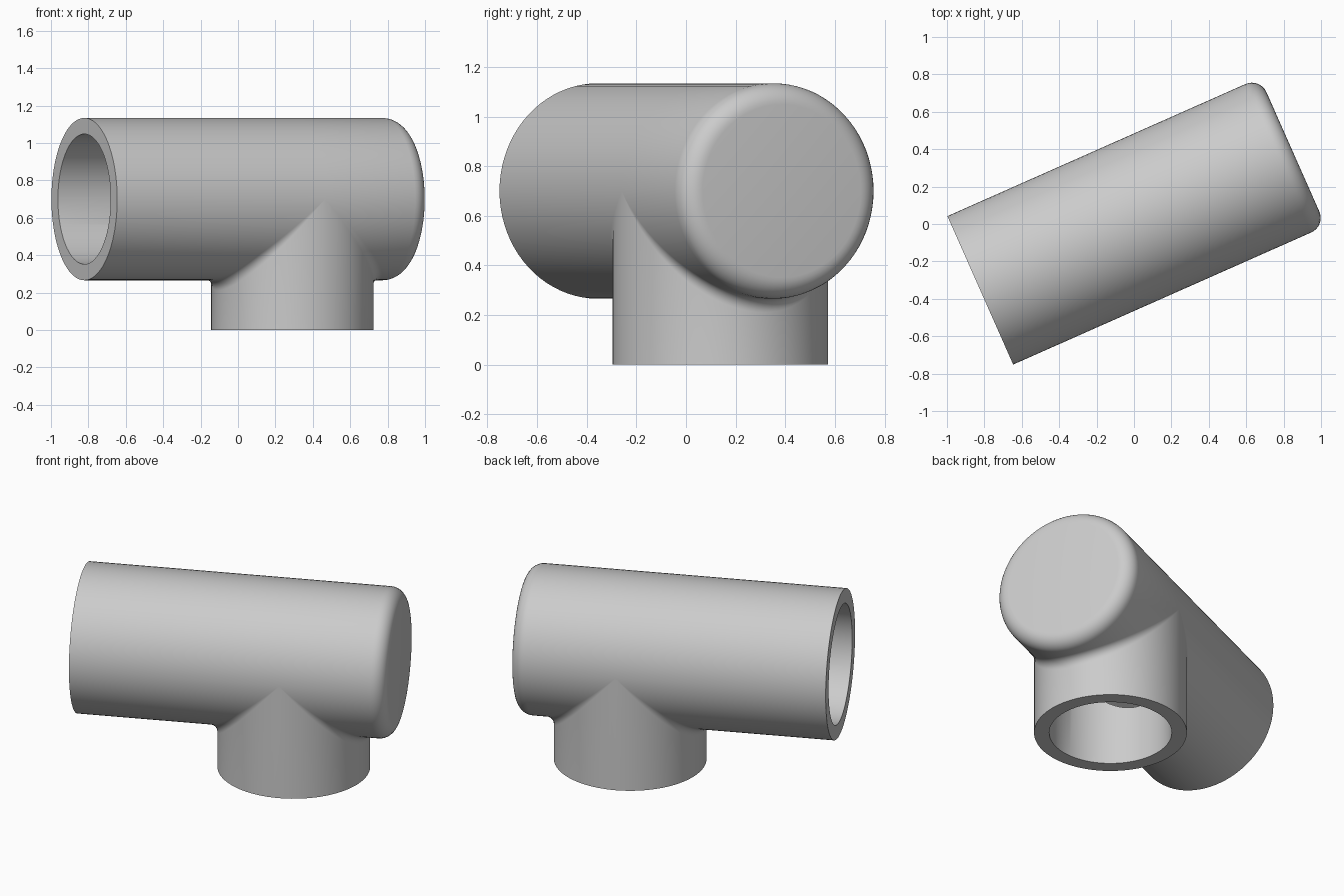
import bpy, bmesh
from math import sin, cos, pi, radians
from mathutils import Vector

cube = bpy.data.objects.get("Cube")
if cube:
    bpy.data.objects.remove(cube)

# Local frame: x along the run pipe, z up, origin where the two pipe axes cross
OUTER, BORE = 0.434, 0.348
WALL = OUTER - BORE
OPEN_X, END_X, FOOT_Z = -1.216, 0.612, -0.70
BLEND = 0.055        # fillet between run and branch
ROUND = 0.085        # rounded rim of the closed end
HALF, STEPS = 40, 8  # segments per half turn, steps per fillet


def run_point(x, radius, a):
    return Vector((x, radius * sin(a), -radius * cos(a)))


def branch_point(side, radius, a, z):
    return Vector((side * radius * cos(a), radius * sin(a), z))


def blend_arc(side, a):
    """Rolling-ball fillet from the run pipe to the branch pipe."""
    reach = OUTER + BLEND
    centre = Vector((side * reach * cos(a), reach * sin(a), -reach * cos(a)))
    to_run = Vector((0, -sin(a), cos(a)))
    to_branch = Vector((-side * cos(a), -sin(a), 0))
    return [centre + BLEND * to_run.slerp(to_branch, i / STEPS)
            if abs(cos(a)) > 1e-4 else centre + BLEND * to_run
            for i in range(STEPS + 1)]


def closed_end(a):
    """Outer face centre, then around the rounded rim."""
    rim = [run_point(END_X - ROUND + ROUND * cos(i / STEPS * pi / 2),
                     OUTER - ROUND + ROUND * sin(i / STEPS * pi / 2), a)
           for i in range(STEPS + 1)]
    return [Vector((END_X, 0, 0))] + rim


def inner_end(a):
    return [run_point(END_X - WALL, BORE, a), Vector((END_X - WALL, 0, 0))]


def open_rim(a):
    return [run_point(OPEN_X, OUTER, a), run_point(OPEN_X, BORE, a)]


def branch_wall(side, a):
    """Outside of the branch, its foot rim and up the bore to the run bore."""
    return blend_arc(side, a) + [
        branch_point(side, OUTER, a, FOOT_Z),
        branch_point(side, BORE, a, FOOT_Z),
        branch_point(side, BORE, a, -BORE * cos(a))]


def top_section(a):
    return (closed_end(a) + [run_point(0, OUTER, a)] + open_rim(a)
            + [run_point(0, BORE, a)] + inner_end(a))


def lower_open_section(a):
    rim = open_rim(a)
    return [rim[0]] + branch_wall(-1, a) + [rim[1], rim[0]]


def lower_closed_section(a):
    return closed_end(a) + branch_wall(1, a) + inner_end(a)


def loft(bm, section, start):
    rows = [[bm.verts.new(p) for p in section(start + pi * i / HALF)]
            for i in range(HALF + 1)]
    for r0, r1 in zip(rows, rows[1:]):
        for i in range(len(r0) - 1):
            bm.faces.new((r0[i], r0[i + 1], r1[i + 1], r1[i]))


# Hollow tee made from three lofted half turns
bm = bmesh.new()
loft(bm, top_section, pi / 2)
loft(bm, lower_open_section, -pi / 2)
loft(bm, lower_closed_section, -pi / 2)
bmesh.ops.remove_doubles(bm, verts=bm.verts, dist=0.0001)
bmesh.ops.recalc_face_normals(bm, faces=bm.faces)
mesh = bpy.data.meshes.new("pipe_tee")
bm.to_mesh(mesh)
bm.free()

grey = bpy.data.materials.new("plain grey")
grey.use_nodes = True
grey.diffuse_color = (0.6, 0.6, 0.6, 1)
grey.node_tree.nodes["Principled BSDF"].inputs["Base Color"].default_value = grey.diffuse_color
mesh.materials.append(grey)

tee = bpy.data.objects.new("pipe_tee", mesh)
bpy.context.collection.objects.link(tee)
tee.location = (0.29, 0.138, -FOOT_Z)
tee.rotation_euler.z = radians(23.9)
bpy.context.view_layer.objects.active = tee
tee.select_set(True)
bpy.ops.object.shade_smooth_by_angle(angle=radians(30))
